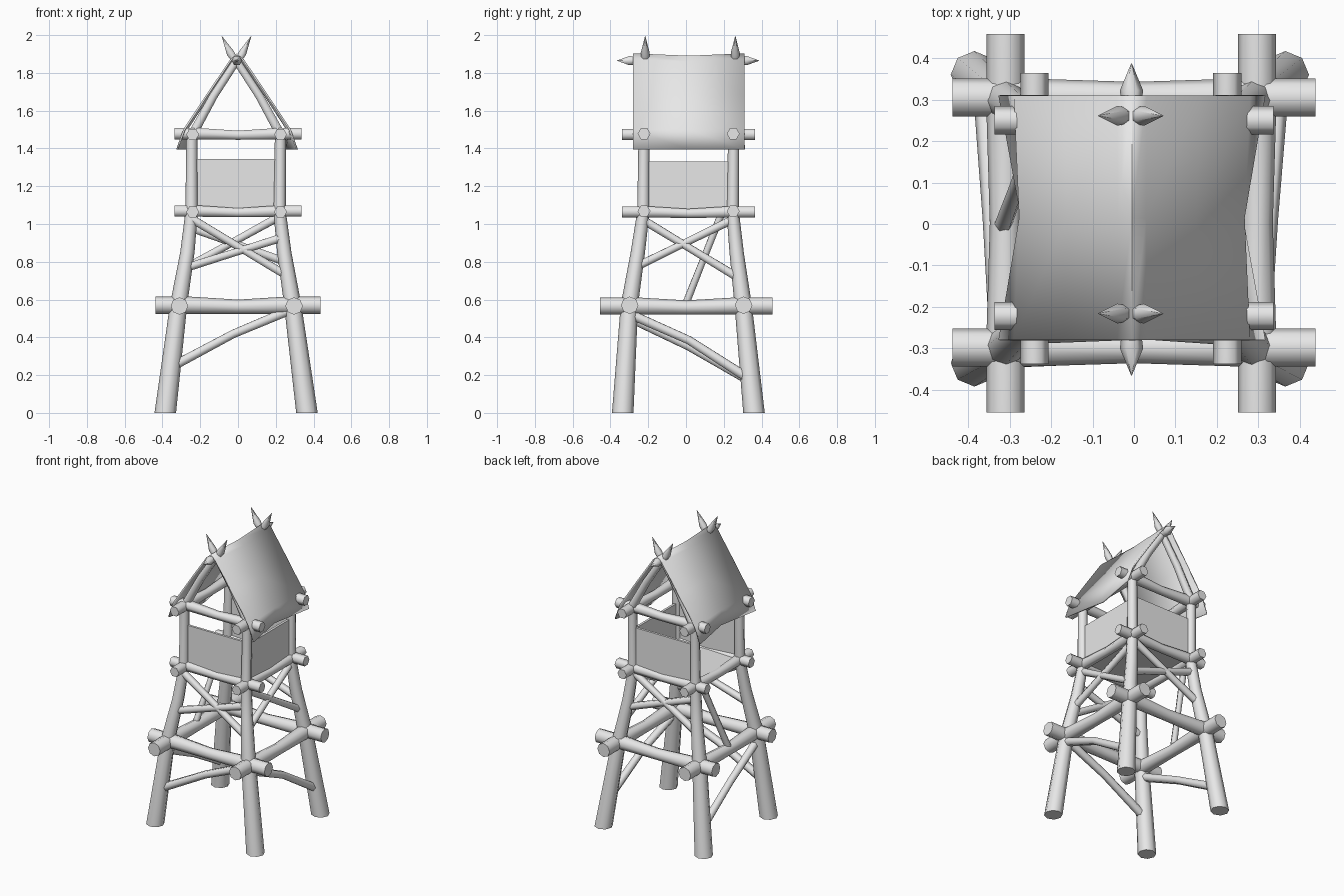
import bpy, bmesh, math
from mathutils import Vector

cube = bpy.data.objects.get("Cube")
if cube:
    bpy.data.objects.remove(cube)

grey = bpy.data.materials.new("plain grey")
grey.use_nodes = True
grey.diffuse_color = (0.8, 0.8, 0.8, 1)
grey.node_tree.nodes["Principled BSDF"].inputs["Base Color"].default_value = (0.8, 0.8, 0.8, 1)


def finish(name, bm, smooth=True):
    bmesh.ops.recalc_face_normals(bm, faces=bm.faces)
    mesh = bpy.data.meshes.new(name)
    bm.to_mesh(mesh)
    bm.free()
    mesh.materials.append(grey)
    ob = bpy.data.objects.new(name, mesh)
    bpy.context.collection.objects.link(ob)
    if smooth:
        bpy.ops.object.select_all(action='DESELECT')
        ob.select_set(True)
        bpy.context.view_layer.objects.active = ob
        bpy.ops.object.shade_smooth_by_angle(angle=math.radians(62))
    return ob


def log(name, points, radii, sides=6, cut=None):
    """Faceted round timber through the points, one radius per point; cut fixes the ring direction."""
    pts = [Vector(p) for p in points]
    axis = (pts[-1] - pts[0]).normalized()
    ref = Vector((0, 0, 1)) if abs(axis.z) < 0.9 else Vector((0, 1, 0))
    bm = bmesh.new()
    rings = []
    for i, (p, r) in enumerate(zip(pts, radii)):
        t = Vector(cut) if cut else (pts[min(i + 1, len(pts) - 1)] - pts[max(i - 1, 0)]).normalized()
        a = t.cross(ref).normalized()
        b = t.cross(a)
        angles = [2 * math.pi * k / sides for k in range(sides)]
        rings.append([bm.verts.new(p + r * (a * math.cos(w) + b * math.sin(w))) for w in angles])
    for lo, hi in zip(rings, rings[1:]):
        for k in range(sides):
            n = (k + 1) % sides
            bm.faces.new((lo[k], lo[n], hi[n], hi[k]))
    bm.faces.new(rings[0])
    bm.faces.new(rings[-1])
    return finish(name, bm)


def beam(name, axis, start, end, across, z, r, sides):
    """Level timber, thinner and slightly sagging towards its middle."""
    pts, radii = [], []
    for f, thin, drop in ((0, 1, 0), (0.2, 1, 0), (0.5, 0.82, 0.008), (0.8, 1, 0), (1, 1, 0)):
        s = start + f * (end - start)
        pts.append((s, across, z - drop) if axis == "x" else (across, s, z - drop))
        radii.append(r * thin)
    log(name, pts, radii, sides, (1, 0, 0) if axis == "x" else (0, 1, 0))


def brace(name, a, b, r, bow=0.0):
    mid = (Vector(a) + Vector(b)) / 2 + Vector((0, 0, bow))
    log(name, (a, mid, b), (r, r * 0.9, r))


def box(name, lo, hi):
    bm = bmesh.new()
    bmesh.ops.create_cube(bm, size=1)
    for v in bm.verts:
        v.co = [l + (c + 0.5) * (h - l) for c, l, h in zip(v.co, lo, hi)]
    return finish(name, bm, False)


# Four legs, splayed below the platform
heights = (0, 0.57, 0.85, 1.07, 1.5)
leg_radii = (0.057, 0.046, 0.038, 0.033, 0.029)
leg_x = {"right": (-0.385, -0.315, -0.268, -0.245, -0.245),
         "left": (0.365, 0.29, 0.245, 0.22, 0.225)}
leg_y = {"front": (-0.335, -0.3, -0.255, -0.225, -0.222),
         "back": (0.36, 0.303, 0.268, 0.247, 0.253)}
for sx, xs in leg_x.items():
    for sy, ys in leg_y.items():
        log(f"{sy}_{sx}_leg", list(zip(xs, ys, heights)), leg_radii, 8, (0, 0, 1))

# Three rings of horizontal timbers
for level, z, r, sides, reach_x, reach_y, level_x, level_y in (
        ("lower", 0.57, 0.046, 8, 0.438, (-0.455, 0.458), (-0.31, 0.297), (-0.298, 0.305)),
        ("platform", 1.068, 0.034, 6, 0.336, (-0.338, 0.364), (-0.24, 0.225), (-0.222, 0.25)),
        ("eave", 1.478, 0.034, 6, 0.336, (-0.338, 0.364), (-0.24, 0.225), (-0.222, 0.25))):
    for side, y in zip(("front", "back"), level_y):
        beam(f"{level}_{side}_beam", "x", -reach_x, reach_x, y, z, r, sides)
    for side, x in zip(("right", "left"), level_x):
        beam(f"{level}_{side}_beam", "y", *reach_y, x, z - 0.004, r, sides)

# Diagonal braces below and above the lower ring
brace("front_low_brace", (-0.34, -0.32, 0.25), (0.29, -0.3, 0.55), 0.028, 0.018)
brace("left_low_brace", (0.3, -0.29, 0.52), (0.345, 0.32, 0.19), 0.028, 0.03)
brace("right_low_brace", (-0.32, -0.29, 0.5), (-0.36, 0.32, 0.18), 0.028, 0.012)
brace("front_falling_brace", (-0.25, -0.24, 1.03), (0.27, -0.27, 0.72), 0.025)
brace("front_rising_brace", (-0.27, -0.265, 0.77), (0.24, -0.25, 0.93), 0.025)
brace("back_falling_brace", (-0.25, 0.255, 0.98), (0.25, 0.265, 0.8), 0.025)
brace("back_rising_brace", (-0.27, 0.275, 0.77), (0.22, 0.25, 1.04), 0.025)
brace("left_falling_brace", (0.22, -0.225, 1.02), (0.265, 0.27, 0.72), 0.025)
brace("left_rising_brace", (0.255, -0.25, 0.78), (0.22, 0.24, 1.02), 0.025)
brace("right_leaning_pole", (-0.315, 0.0, 0.58), (-0.245, 0.19, 1.06), 0.022)

# Platform floor and the three wall panels
box("floor", (-0.24, -0.22, 1.06), (0.22, 0.25, 1.08))
box("front_panel", (-0.235, -0.228, 1.07), (0.215, -0.212, 1.345))
box("back_panel", (-0.235, 0.242, 1.07), (0.215, 0.258, 1.345))
box("left_panel", (0.212, -0.215, 1.07), (0.228, 0.245, 1.33))

# Crossed rafters with horn tips
for side, y in (("front", -0.216), ("back", 0.261)):
    for name, s in (("right", -1), ("left", 1)):
        log(f"{side}_{name}_rafter",
            ((s * 0.235 - 0.008, y, 1.47), (s * 0.12 - 0.008, y, 1.68), (-s * 0.008 - 0.008, y, 1.875)),
            (0.028, 0.025, 0.023))
        log(f"{side}_{name}_horn",
            ((-s * 0.008 - 0.008, y, 1.865), (-s * 0.032 - 0.008, y, 1.905), (-s * 0.078 - 0.008, y, 1.995)),
            (0.019, 0.024, 0.001))

# Ridge pole with a spike at each end
log("ridge_pole", ((-0.006, -0.27, 1.865), (-0.006, 0.015, 1.855), (-0.006, 0.3, 1.865)),
    (0.026, 0.022, 0.026))
for side, y, d in (("front", -0.265, -1), ("back", 0.287, 1)):
    log(f"{side}_ridge_spike",
        [(-0.006, y + d * s, 1.865) for s in (0, 0.035, 0.1)], (0.024, 0.028, 0.001))

# Hide roof: slopes turn down at the eaves and pinch inwards at mid length
levels = (1.395, 1.5, 1.68, 1.872, 1.903)
end_half = (0.322, 0.285, 0.166, 0.036, 0)
mid_half = (0.268, 0.272, 0.155, 0.034, 0)
bm = bmesh.new()
rows = []
for y, half, sag in ((-0.28, end_half, 0), (0.015, mid_half, 0.012), (0.31, end_half, 0)):
    outline = [(-x, z) for x, z in zip(half, levels)]
    outline += [(-x, z) for x, z in reversed(outline[:-1])]
    rows.append([bm.verts.new((x - 0.005, y, z - sag * (z > 1.8))) for x, z in outline])
for a, b in zip(rows, rows[1:]):
    for k in range(len(a) - 1):
        bm.faces.new((a[k], a[k + 1], b[k + 1], b[k]))
roof = finish("roof", bm)
thick = roof.modifiers.new("thickness", 'SOLIDIFY')
thick.thickness = 0.01
thick.offset = -1 if roof.data.polygons[2].normal.z > 0 else 1
